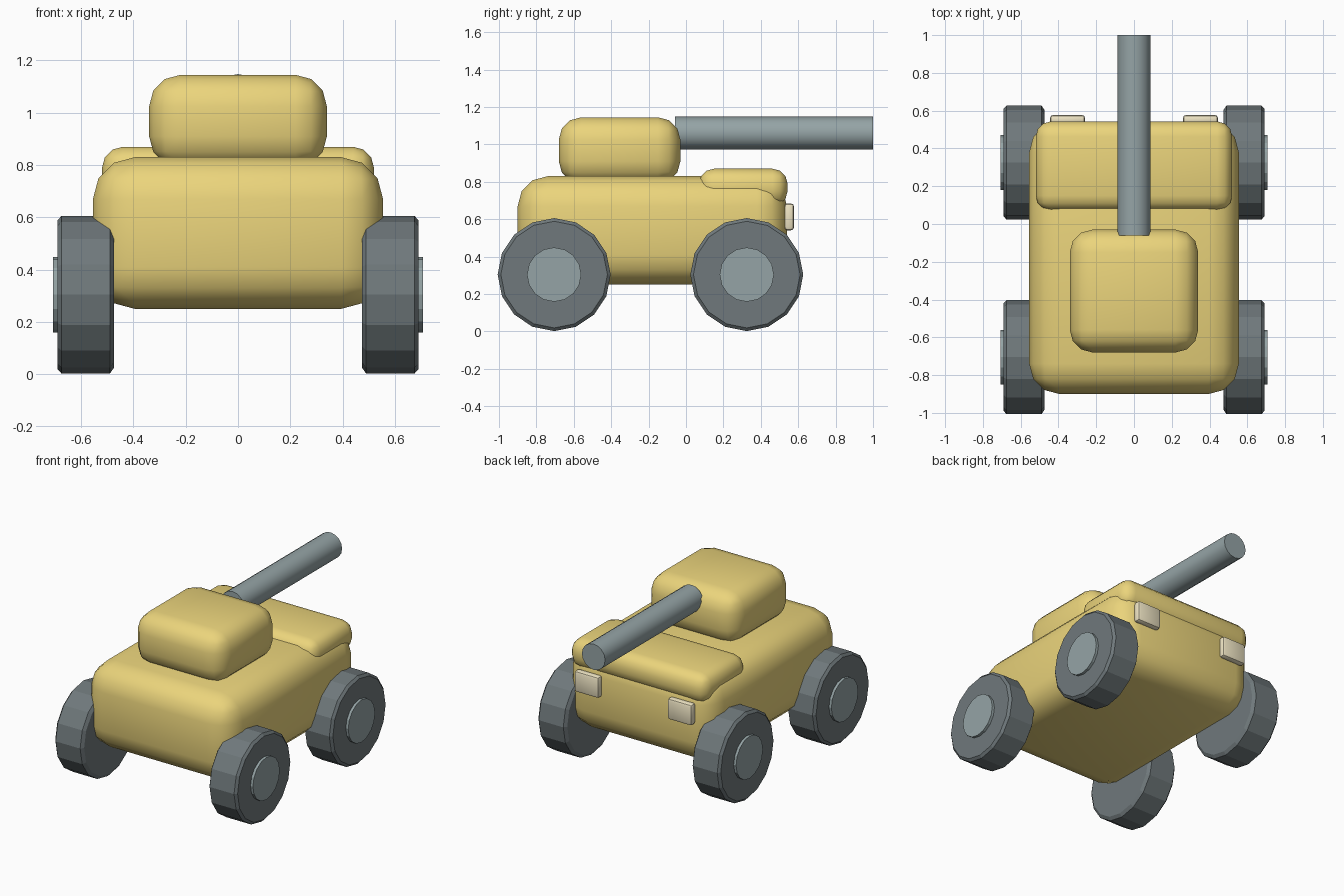
import bpy, bmesh, math
from mathutils import Matrix, Vector

if "Cube" in bpy.data.objects:
    bpy.data.objects.remove(bpy.data.objects["Cube"])


def material(name, rgb):
    m = bpy.data.materials.new(name)
    m.diffuse_color = (*rgb, 1)
    m.use_nodes = True
    m.node_tree.nodes["Principled BSDF"].inputs["Base Color"].default_value = m.diffuse_color
    return m


YELLOW = material("yellow_paint", (0.83, 0.66, 0.2))
RUBBER = material("dark_rubber", (0.16, 0.19, 0.2))
STEEL = material("grey_steel", (0.3, 0.37, 0.38))
CREAM = material("cream_glass", (0.86, 0.78, 0.55))


def finish(bm, name, mat, smooth=None):
    bmesh.ops.recalc_face_normals(bm, faces=bm.faces)
    mesh = bpy.data.meshes.new(name)
    bm.to_mesh(mesh)
    bm.free()
    mesh.materials.append(mat)
    obj = bpy.data.objects.new(name, mesh)
    bpy.context.collection.objects.link(obj)
    if smooth:
        bpy.ops.object.select_all(action='DESELECT')
        obj.select_set(True)
        bpy.context.view_layer.objects.active = obj
        bpy.ops.object.shade_smooth_by_angle(angle=math.radians(smooth))
    return obj


def rounded_box(name, lo, hi, radius, mat, segments=3):
    lo, hi = Vector(lo), Vector(hi)
    bm = bmesh.new()
    bmesh.ops.create_cube(bm, size=1, matrix=Matrix.Translation((lo + hi) / 2)
                          @ Matrix.Diagonal((*(hi - lo), 1)))
    bmesh.ops.bevel(bm, geom=bm.edges[:], offset=radius, segments=segments,
                    profile=0.5, affect='EDGES', clamp_overlap=True)
    return finish(bm, name, mat, 40)


def lathe(name, profile, centre, axis, sides, mat, smooth=None):
    """Spin (distance along axis, radius) pairs into a closed solid."""
    bm = bmesh.new()
    turn = Vector((0, 0, 1)).rotation_difference(Vector(axis))
    rings = []
    for d, r in profile:
        rings.append([bm.verts.new(Vector(centre) + turn @ Vector(
            (r * math.cos(2 * math.pi * i / sides),
             r * math.sin(2 * math.pi * i / sides), d))) for i in range(sides)])
    for a, b in zip(rings, rings[1:]):
        for i in range(sides):
            j = (i + 1) % sides
            bm.faces.new((a[i], a[j], b[j], b[i]))
    bm.faces.new(rings[0][::-1])
    bm.faces.new(rings[-1])
    return finish(bm, name, mat, smooth)


# Hull, raised deck and turret
rounded_box("hull", (-0.555, -0.90, 0.25), (0.555, 0.54, 0.83), 0.16, YELLOW)
rounded_box("deck", (-0.52, 0.07, 0.67), (0.52, 0.543, 0.87), 0.08, YELLOW)
rounded_box("turret", (-0.34, -0.68, 0.79), (0.34, -0.03, 1.145), 0.12, YELLOW)

# Gun barrel
lathe("barrel", [(-0.06, 0.088), (1.0, 0.088)], (0, 0, 1.06), (0, 1, 0), 16, STEEL, 40)

# Wheels with hubs, and headlights, on both sides
for side, s in (("left", -1), ("right", 1)):
    for end, y in (("front", -0.705), ("rear", 0.325)):
        lathe(f"{end}_{side}_tyre",
              [(0.475, 0.28), (0.49, 0.302), (0.675, 0.302), (0.69, 0.285)],
              (0, y, 0.304), (s, 0, 0), 16, RUBBER)
        lathe(f"{end}_{side}_hub", [(0.60, 0.145), (0.708, 0.145)],
              (0, y, 0.304), (s, 0, 0), 16, STEEL)
    x = s * 0.352
    rounded_box(f"{side}_headlight", (x - 0.093, 0.525, 0.54),
                (x + 0.093, 0.578, 0.685), 0.018, CREAM, 2)
